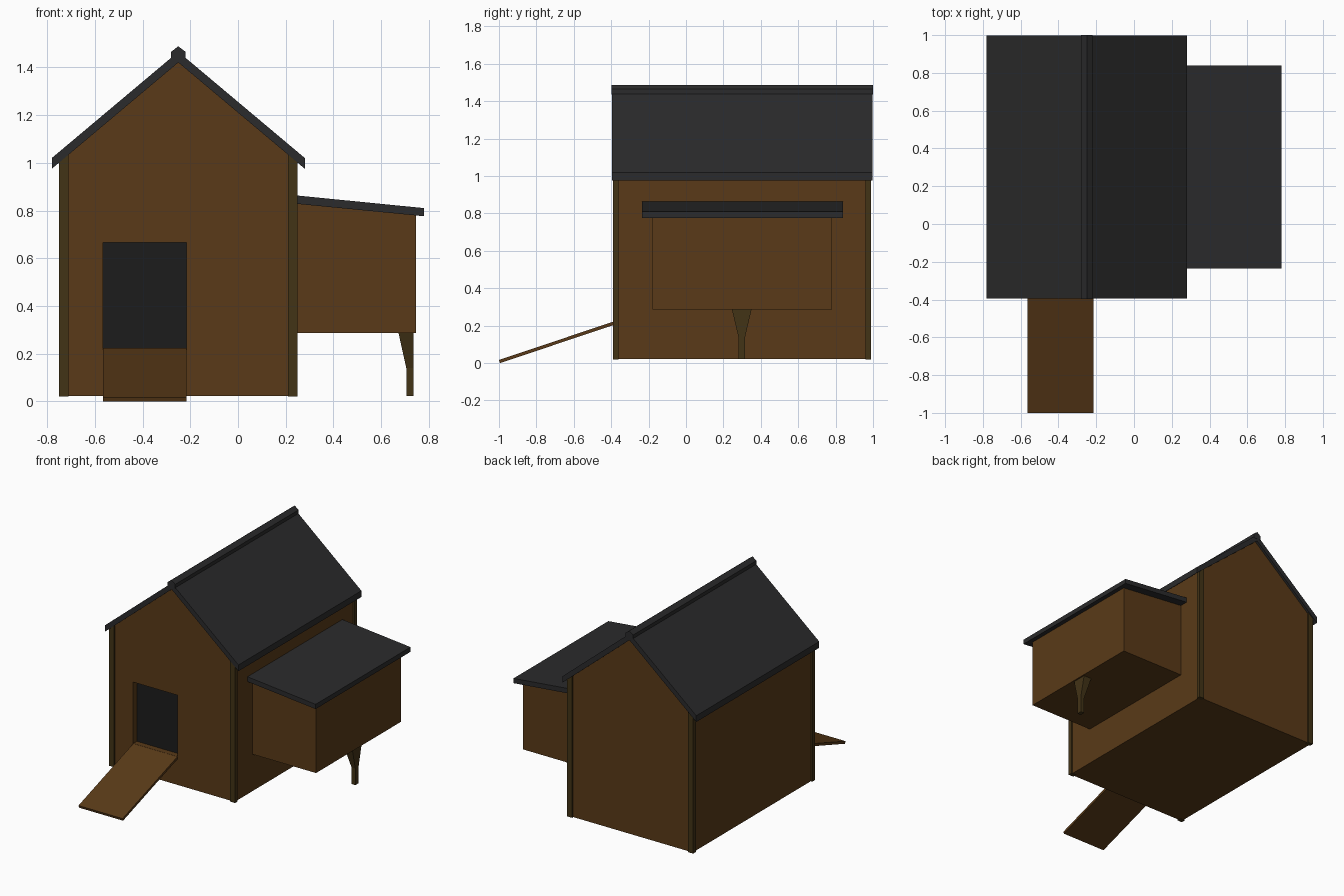
import bpy, bmesh
from mathutils import Vector

if "Cube" in bpy.data.objects:
    bpy.data.objects.remove(bpy.data.objects["Cube"])


def material(name, rgb):
    m = bpy.data.materials.new(name)
    m.diffuse_color = (*rgb, 1)
    m.use_nodes = True
    m.node_tree.nodes["Principled BSDF"].inputs["Base Color"].default_value = m.diffuse_color
    return m


WOOD = material("wood", (0.10, 0.042, 0.009))
TRIM = material("trim", (0.055, 0.033, 0.008))
FELT = material("roof_felt", (0.024, 0.024, 0.025))
DARK = material("dark_opening", (0.012, 0.012, 0.012))
CX = -0.25      # house centre line
SLOPE = 0.84


def prism(name, profile, a, b, mat, axis="y"):
    """Extrude a 2D profile from a to b along y (profile = x,z) or x (profile = y,z)."""
    bm = bmesh.new()
    place = (lambda p, d: (p[0], d, p[1])) if axis == "y" else (lambda p, d: (d, p[0], p[1]))
    face = bm.faces.new([bm.verts.new(place(p, a)) for p in profile])
    top = bmesh.ops.extrude_face_region(bm, geom=[face])["geom"]
    move = Vector((0, b - a, 0)) if axis == "y" else Vector((b - a, 0, 0))
    bmesh.ops.translate(bm, verts=[v for v in top if isinstance(v, bmesh.types.BMVert)], vec=move)
    bmesh.ops.recalc_face_normals(bm, faces=bm.faces)
    me = bpy.data.meshes.new(name)
    bm.to_mesh(me)
    bm.free()
    ob = bpy.data.objects.new(name, me)
    bpy.context.collection.objects.link(ob)
    if mat:
        me.materials.append(mat)
    return ob


def box(name, x0, x1, y0, y1, z0, z1, mat):
    return prism(name, [(x0, z0), (x1, z0), (x1, z1), (x0, z1)], y0, y1, mat)


# House body with gable ends and a recessed doorway
W = 0.49
eave = 1.42 - SLOPE * W
body = prism("house_body", [(CX - W, 0.022), (CX + W, 0.022), (CX + W, eave),
                            (CX, 1.42), (CX - W, eave)], -0.38, 0.98, WOOD)
cutter = box("doorway_cutter", -0.565, -0.215, -0.5, -0.335, 0.225, 0.665, WOOD)
cutter.hide_render = True
cutter.hide_viewport = True
cut = body.modifiers.new("doorway", "BOOLEAN")
cut.object = cutter
cut.operation = "DIFFERENCE"
cut.solver = "EXACT"
box("door_opening", -0.565, -0.215, -0.339, -0.33, 0.225, 0.665, DARK)

# Corner posts, tops cut to the roof pitch
for side, s in (("left", -1), ("right", 1)):
    xo, xi = CX + s * 0.5, CX + s * 0.46
    prof = [(xo, 0.02), (xi, 0.02), (xi, 1.42 - SLOPE * 0.46), (xo, 1.0)]
    for end, y0, y1 in (("front", -0.39, -0.36), ("back", 0.96, 0.99)):
        prism(f"{end}_{side}_post", prof, y0, y1, TRIM)

# Pitched roof and ridge cap
e = 0.53
for side, s in (("left", -1), ("right", 1)):
    prism(f"{side}_roof_panel", [(CX, 1.42), (CX + s * e, 1.42 - SLOPE * e),
                                 (CX + s * e, 1.465 - SLOPE * e), (CX, 1.465)], -0.395, 0.998, FELT)
prism("ridge_cap", [(CX - 0.03, 1.435), (CX + 0.03, 1.435), (CX + 0.03, 1.465),
                    (CX, 1.488), (CX - 0.03, 1.465)], -0.397, 1.0, FELT)

# Nest box with sloping lid
prism("nest_box", [(0.235, 0.287), (0.745, 0.287), (0.745, 0.781), (0.235, 0.829)],
      -0.18, 0.78, WOOD)
prism("nest_box_lid", [(0.235, 0.829), (0.78, 0.776), (0.78, 0.81), (0.235, 0.864)],
      -0.235, 0.84, FELT)

# Nest box leg: straight foot flaring into a bracket
leg = box("nest_box_leg", 0.705, 0.735, 0.28, 0.316, 0.022, 0.14, TRIM)
bm = bmesh.new()
bm.from_mesh(leg.data)
top = max(bm.faces, key=lambda f: f.calc_center_median().z)
new = bmesh.ops.extrude_face_region(bm, geom=[top])["geom"]
bm.faces.remove(top)
for v in (g for g in new if isinstance(g, bmesh.types.BMVert)):
    v.co.x = 0.672 if v.co.x < 0.72 else 0.735
    v.co.y = 0.245 if v.co.y < 0.298 else 0.351
    v.co.z = 0.289
bmesh.ops.recalc_face_normals(bm, faces=bm.faces)
bm.to_mesh(leg.data)
bm.free()

# Entrance ramp
prism("entrance_ramp", [(-0.995, 0.0), (-0.375, 0.207), (-0.38, 0.224), (-1.0, 0.017)],
      -0.565, -0.215, WOOD, axis="x")
